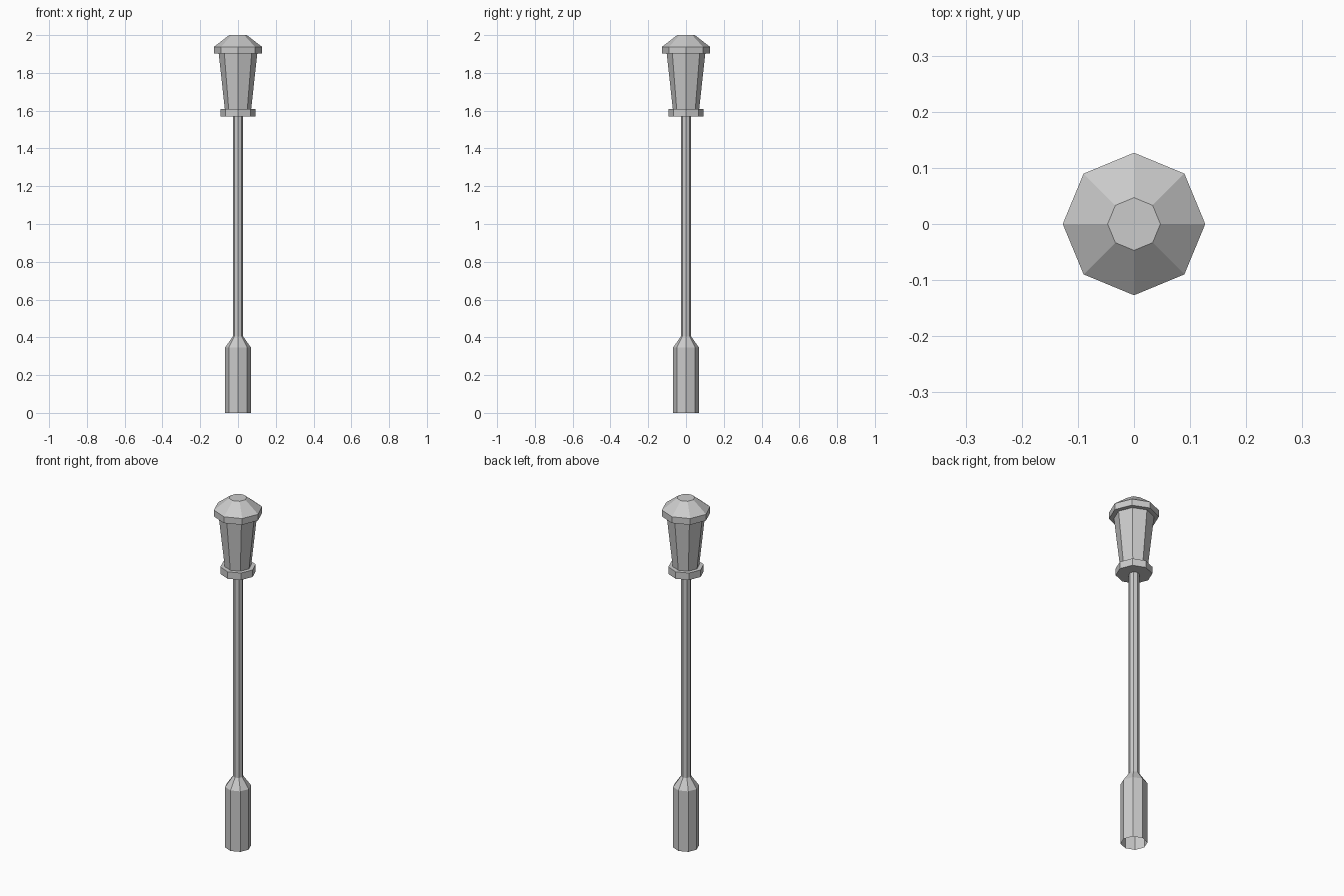
import bpy
import bmesh
from math import cos, sin, pi

cube = bpy.data.objects.get("Cube")
if cube:
    bpy.data.objects.remove(cube, do_unlink=True)

SIDES = 8

# One plain grey metal for the whole lamp
grey = bpy.data.materials.new("grey_metal")
grey.use_nodes = True
colour = (0.6, 0.6, 0.6, 1)
grey.diffuse_color = colour
grey.node_tree.nodes["Principled BSDF"].inputs["Base Color"].default_value = colour


def turned_part(name, profile, cap_bottom=False, cap_top=False):
    """Eight-sided part from (radius, height) rings, corners on the axes."""
    bm = bmesh.new()
    rings = [[bm.verts.new((r * cos(2 * pi * i / SIDES), r * sin(2 * pi * i / SIDES), z))
              for i in range(SIDES)] for r, z in profile]
    for low, high in zip(rings, rings[1:]):
        for i in range(SIDES):
            j = (i + 1) % SIDES
            bm.faces.new((low[i], low[j], high[j], high[i]))
    if cap_bottom:
        bm.faces.new(rings[0][::-1])
    if cap_top:
        bm.faces.new(rings[-1])
    mesh = bpy.data.meshes.new(name)
    bm.to_mesh(mesh)
    bm.free()
    mesh.materials.append(grey)
    obj = bpy.data.objects.new(name, mesh)
    bpy.context.collection.objects.link(obj)
    return obj


# Hollow foot, open underneath, tapering into the pole
turned_part("base", [(0.068, 0), (0.068, 0.347), (0.027, 0.405)])
turned_part("pole", [(0.027, 0.405), (0.027, 1.57)])

# Lantern: collar, flared body and roof
turned_part("lantern_collar", [(0.027, 1.57), (0.093, 1.57), (0.093, 1.61), (0.07, 1.61)])
turned_part("lantern_body", [(0.07, 1.61), (0.102, 1.902)])
turned_part("lantern_roof", [(0.102, 1.902), (0.127, 1.902), (0.127, 1.938), (0.047, 2.0)],
            cap_top=True)
